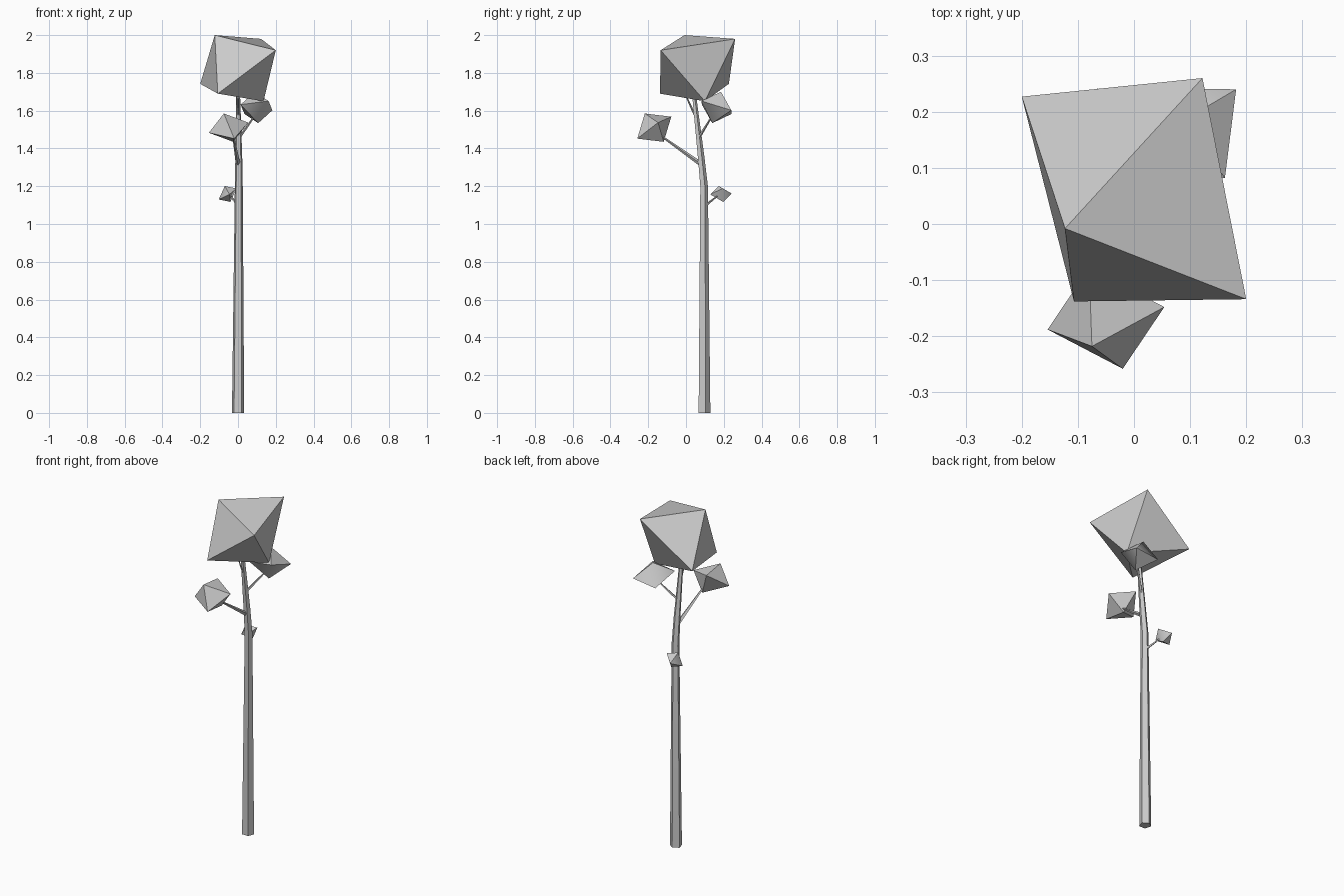
import bpy, bmesh, math
from mathutils import Vector

if "Cube" in bpy.data.objects:
    bpy.data.objects.remove(bpy.data.objects["Cube"])


def make(name, verts, faces, angle=40):
    me = bpy.data.meshes.new(name)
    me.from_pydata([tuple(v) for v in verts], [], faces)
    bm = bmesh.new()
    bm.from_mesh(me)
    bmesh.ops.recalc_face_normals(bm, faces=bm.faces)
    bm.to_mesh(me)
    bm.free()
    ob = bpy.data.objects.new(name, me)
    bpy.context.collection.objects.link(ob)
    bpy.ops.object.select_all(action='DESELECT')
    ob.select_set(True)
    bpy.context.view_layer.objects.active = ob
    bpy.ops.object.shade_smooth_by_angle(angle=math.radians(angle))
    return ob


def tube(name, path, sides, turn=0, level=False):
    """Tapered low-poly limb through (x, y, z, radius) points."""
    d = Vector(path[-1][:3]) - Vector(path[0][:3])
    q = Vector((0, 0, 1)).rotation_difference(d)
    verts, faces = [], []
    for x, y, z, r in path:
        for i in range(sides):
            a = math.radians(turn) + math.tau * i / sides
            o = Vector((r * math.cos(a), r * math.sin(a), 0))
            verts.append(Vector((x, y, z)) + (o if level else q @ o))
    for k in range(len(path) - 1):
        for i in range(sides):
            j = (i + 1) % sides
            faces.append((k*sides + i, k*sides + j, (k+1)*sides + j, (k+1)*sides + i))
    faces += [tuple(range(sides)), tuple(range(len(verts) - sides, len(verts)))]
    return make(name, verts, faces, 20)


def octahedron(name, pairs):
    """Leaf clump from three pairs of opposite corners."""
    verts = [v for p in pairs for v in p]
    faces = [(a, b, c) for a in (0, 1) for b in (2, 3) for c in (4, 5)]
    return make(name, verts, faces, 60)


def clump(name, centre, axes):
    c = Vector(centre)
    octahedron(name, [(c + Vector(a), c - Vector(a)) for a in axes])


# Trunk
tube("trunk", [(0, .095, 0, .034), (.004, .094, 1.2, .022),
               (.004, .078, 1.36, .019), (0, .04, 1.70, .011)], 5, 16, True)

# Branches
tube("front_branch", [(0, .075, 1.32, .012), (-.025, -.13, 1.465, .005)], 4)
tube("back_branch", [(.008, .07, 1.46, .008), (.09, .14, 1.575, .004)], 4)
tube("low_branch", [(0, .105, 1.10, .007), (-.04, .165, 1.147, .004)], 4)
tube("crown_branch", [(0, .045, 1.58, .006), (0, -.01, 1.70, .003)], 4)

# Crown
octahedron("crown_leaves", [
    ((-.123, -.008, 2.0), (.135, .10, 1.65)),
    ((.122, .26, 1.98), (-.107, -.138, 1.69)),
    ((.20, -.134, 1.92), (-.20, .227, 1.742))])

# Small leaf clumps
clump("front_leaves", (-.05, -.168, 1.51),
      [(.104, .02, .027), (.03, -.09, -.058), (-.025, -.05, .075)])
clump("back_leaves", (.098, .162, 1.617),
      [(.084, .078, -.015), (.064, -.08, .034), (-.009, .023, .083)])
clump("low_leaves", (-.055, .185, 1.159),
      [(.047, .009, .029), (-.01, .057, .002), (-.015, -.012, .042)])
